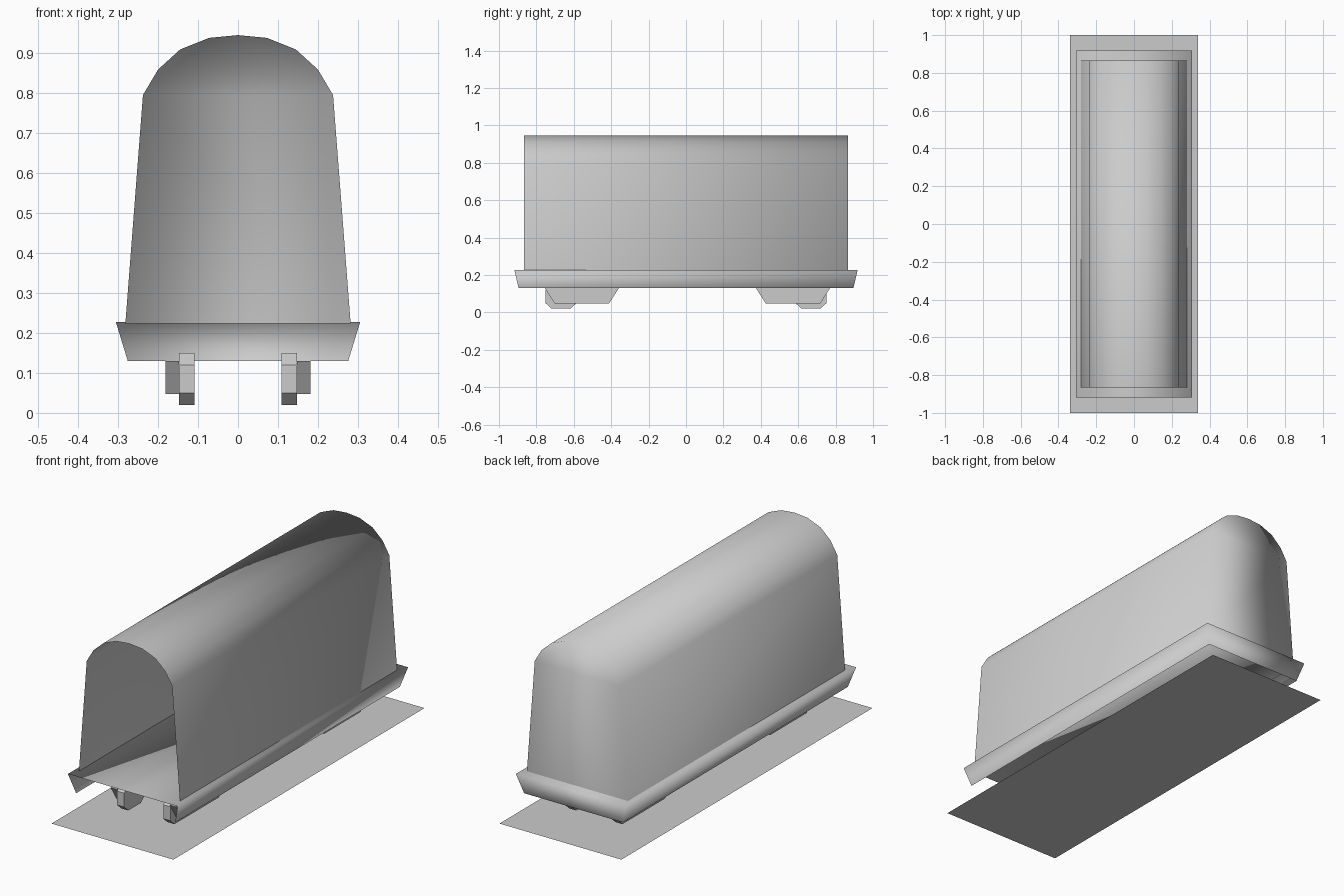
import bpy

if "Cube" in bpy.data.objects:
    bpy.data.objects.remove(bpy.data.objects["Cube"])


def make(name, verts, faces, smooth=False):
    mesh = bpy.data.meshes.new(name)
    mesh.from_pydata(verts, [], faces)
    mesh.update()
    if smooth:
        mesh.shade_smooth()
    obj = bpy.data.objects.new(name, mesh)
    bpy.context.collection.objects.link(obj)
    return obj


def plate(name, profile, x0, x1):
    """Closed prism: a convex (y, z) profile extruded along x."""
    n = len(profile)
    verts = [(x, y, z) for x in (x0, x1) for y, z in profile]
    faces = [tuple(reversed(range(n))), tuple(range(n, 2 * n))]
    faces += [(i, (i + 1) % n, n + (i + 1) % n, n + i) for i in range(n)]
    return make(name, verts, faces)


# Ground sheet
make("base_sheet", [(-.34, -1, 0), (.34, -1, 0), (.34, 1, 0), (-.34, 1, 0)],
     [(0, 1, 2, 3)])

# Arched shell, open at the front and underneath, closed at the back
half = [(.282, .224), (.238, .796), (.2, .86), (.145, .91), (.073, .939)]
arch = half + [(0, .946)] + [(-x, z) for x, z in reversed(half)]
n = len(arch)
verts = [(x, y, z) for y in (-.865, .865) for x, z in arch]
faces = [(i, n + i, n + i + 1, i + 1) for i in range(n - 1)]
faces.append(tuple(reversed(range(n, 2 * n))))
make("body_shell", verts, faces, smooth=True)

# Floor with flared skirt on the two sides and the back
corners = [(-1, -1), (1, -1), (1, 1), (-1, 1)]
verts = [(sx * .276, sy * .895, .13) for sx, sy in corners]
verts += [(sx * .306, sy * .918, .228) for sx, sy in corners]
faces = [(4, 5, 6, 7)]
faces += [(i, (i + 1) % 4, 4 + (i + 1) % 4, 4 + i) for i in (1, 2, 3)]
make("floor_skirt", verts, faces, smooth=True)

# Running gear: an outer frame and an inner wheel block at each corner
for end, sy, fc in (("front", -1, -.557), ("back", 1, .572)):
    frame = [(fc - .145, .047), (fc + .145, .047),
             (fc + .198, .13), (fc - .198, .13)]
    wc = sy * .668
    wheel = [(wc - .05, .02), (wc + .05, .02), (wc + .083, .05), (wc + .083, .12),
             (wc + .05, .15), (wc - .05, .15), (wc - .083, .12), (wc - .083, .05)]
    for side, sx in (("left", -1), ("right", 1)):
        plate(f"frame_{end}_{side}", frame, *sorted((sx * .148, sx * .182)))
        plate(f"wheel_{end}_{side}", wheel, *sorted((sx * .109, sx * .148)))
